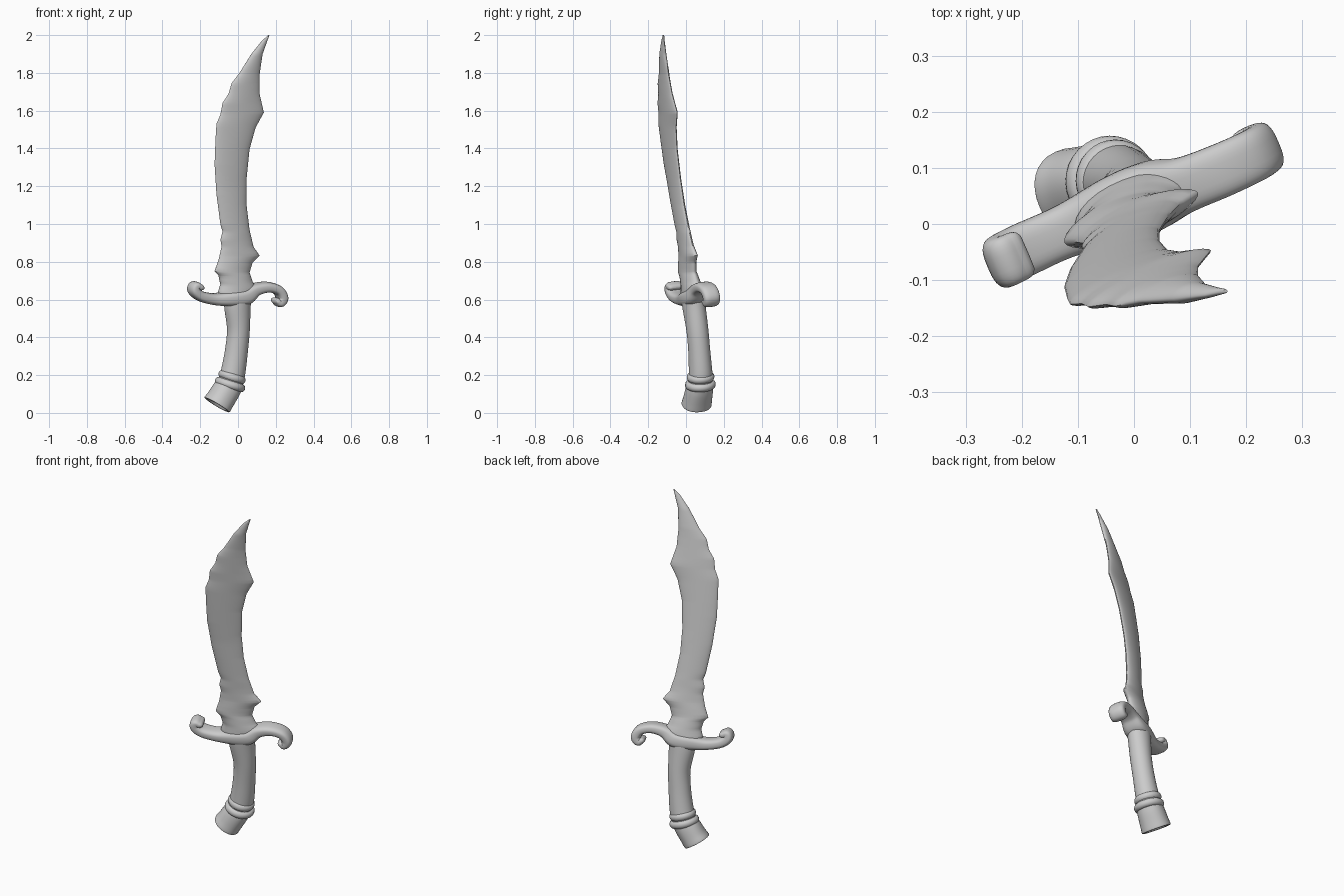
import bpy, bmesh, math
from mathutils import Vector

if "Cube" in bpy.data.objects:
    bpy.data.objects.remove(bpy.data.objects["Cube"])

NORMAL = Vector((0.39, -0.91, -0.13))


def lerp(table, z):
    """Linear lookup in a table of (z, value), z rising."""
    if z <= table[0][0]:
        return table[0][1]
    for (z0, v0), (z1, v1) in zip(table, table[1:]):
        if z <= z1:
            return v0 + (v1 - v0) * (z - z0) / (z1 - z0)
    return table[-1][1]


# The sword lies in a leaning plane, turned about 23 degrees from the front
LEAN = [(0, .105), (.2, .09), (.63, .035), (.84, .007), (1.2, -.043),
        (1.6, -.106), (1.8, -.142), (2, -.188)]


def place(x, z, n):
    return Vector((x, 0.42 * x + lerp(LEAN, z), z)) + NORMAL * n


def loft(name, rings, hollow=0):
    bm = bmesh.new()
    rows = [[bm.verts.new(p) for p in r] for r in rings]
    m = len(rows[0])
    for a, b in zip(rows, rows[1:]):
        for k in range(m):
            j = (k + 1) % m
            bm.faces.new((a[k], a[j], b[j], b[k]))
    bm.faces.new(rows[0])
    end = bm.faces.new(rows[-1])
    bmesh.ops.recalc_face_normals(bm, faces=bm.faces[:])
    if hollow:
        bmesh.ops.inset_individual(bm, faces=[end], thickness=.014, depth=0)
        bmesh.ops.inset_individual(bm, faces=[end], thickness=.012, depth=-hollow)
    me = bpy.data.meshes.new(name)
    bm.to_mesh(me)
    bm.free()
    ob = bpy.data.objects.new(name, me)
    bpy.context.collection.objects.link(ob)
    bpy.ops.object.select_all(action='DESELECT')
    ob.select_set(True)
    bpy.context.view_layer.objects.active = ob
    bpy.ops.object.shade_smooth_by_angle(angle=math.radians(45))
    return ob


def smooth(pts, steps):
    """Catmull-Rom through rows of numbers."""
    pts = [Vector(p) for p in pts]
    ext = [2 * pts[0] - pts[1]] + pts + [2 * pts[-1] - pts[-2]]
    out = []
    for i in range(1, len(ext) - 2):
        a, b, c, d = ext[i - 1:i + 3]
        for s in range(steps):
            t = s / steps
            out.append(.5 * (2 * b + (c - a) * t + (2 * a - 5 * b + 4 * c - d) * t * t
                             + (3 * b - a - 3 * c + d) * t ** 3))
    return out + [pts[-1]]


def sweep(name, rows, steps=6, power=1.0, seg=32, hollow=0, rounded=False):
    """Rows are (x, z, half width in plane, half depth across plane)."""
    pts = smooth(rows, steps) if steps > 1 else [Vector(r) for r in rows]
    frames = []
    for i, p in enumerate(pts):
        t = pts[min(i + 1, len(pts) - 1)] - pts[max(i - 1, 0)]
        frames.append((p[0], p[1], p[2], p[3], Vector((t[0], t[1])).normalized()))
    if rounded:
        def cap(f, sign):
            return [(f[0] + sign * f[4][0] * .018 * math.sin(a),
                     f[1] + sign * f[4][1] * .018 * math.sin(a),
                     f[2] - .018 * (1 - math.cos(a)), f[3] - .018 * (1 - math.cos(a)), f[4])
                    for a in (.4, .8, 1.2, 1.57)]
        frames = cap(frames[0], -1)[::-1] + frames + cap(frames[-1], 1)
    rings = []
    for x, z, w, d, t in frames:
        ring = []
        for k in range(seg):
            a = 2 * math.pi * k / seg
            c, s = math.cos(a), math.sin(a)
            u = w * math.copysign(abs(c) ** power, c)
            n = d * math.copysign(abs(s) ** power, s)
            ring.append(place(x - t[1] * u, z + t[0] * u, n))
        rings.append(ring)
    return loft(name, rings, hollow)


# Blade: two outline edges and a lens section that thickens toward the guard
LEFT = [(.57, -.06), (.60, -.10), (.64, -.105), (.68, -.093), (.727, -.103), (.75, -.124),
        (.81, -.103), (.88, -.087), (.918, -.093), (.96, -.082), (.997, -.093), (1.157, -.114),
        (1.315, -.124), (1.45, -.119), (1.53, -.114), (1.58, -.093), (1.64, -.082),
        (1.69, -.05), (1.745, -.034), (1.8, .008), (1.9, .071), (1.97, .127), (2.0, .161)]
RIGHT = [(.57, .06), (.6, .07), (.65, .105), (.695, .077), (.743, .061), (.796, .077),
         (.833, .114), (.88, .082), (.97, .061), (1.103, .045), (1.236, .045), (1.395, .061),
         (1.51, .093), (1.59, .137), (1.69, .114), (1.79, .114), (1.9, .13), (2.0, .166)]
THICK = [(.57, .055), (.65, .05), (.75, .036), (.9, .027), (1.2, .022), (1.6, .022),
         (1.9, .016), (2, .004)]
levels = sorted({z for z, _ in LEFT + RIGHT} | {round(.59 + .02 * i, 3) for i in range(71)})
rings = []
for z in levels:
    l, r, h = lerp(LEFT, z), lerp(RIGHT, z), lerp(THICK, z)
    ring = []
    for k in range(28):
        a = 2 * math.pi * k / 28
        s = math.sin(a)
        ring.append(place((l + r) / 2 + (r - l) / 2 * math.cos(a), z,
                          h * math.copysign(abs(s) ** 1.15, s)))
    rings.append(ring)
loft("blade", rings)

# Guard: one S-shaped bar with a curl at each end
sweep("guard", [(-.207, .668, .018, .045), (-.228, .672, .024, .046), (-.232, .645, .027, .048),
                (-.195, .617, .028, .048), (-.12, .602, .031, .048), (-.03, .608, .042, .062),
                (.035, .618, .044, .062), (.09, .653, .032, .05), (.155, .666, .027, .048),
                (.21, .65, .026, .047), (.232, .612, .026, .046), (.218, .585, .024, .045),
                (.203, .592, .018, .044)], power=.7, rounded=True)

# Grip, gently bent
sweep("grip", [(0, .61, .066, .06), (-.003, .56, .066, .06), (.002, .44, .056, .058),
               (-.008, .33, .056, .058), (-.025, .22, .06, .062), (-.04, .16, .062, .066)])

# Two collar rings above the pommel
for name, x, z, w in (("upper_collar", -.032, .19, .068), ("lower_collar", -.042, .15, .076)):
    rows = []
    for i in range(9):
        a = math.pi * i / 8
        s, r = -.021 * math.cos(a), w - .018 * (1 - math.sin(a))
        rows.append((x - .3 * s, z - .95 * s, r, r + .006))
    sweep(name, rows, steps=1)

# Angled pommel with a dished end
sweep("pommel", [(-.042, .15, .062, .068), (-.062, .12, .066, .073), (-.09, .075, .067, .077),
                 (-.108, .048, .069, .08), (-.112, .042, .067, .078)],
      power=.9, hollow=.012)
